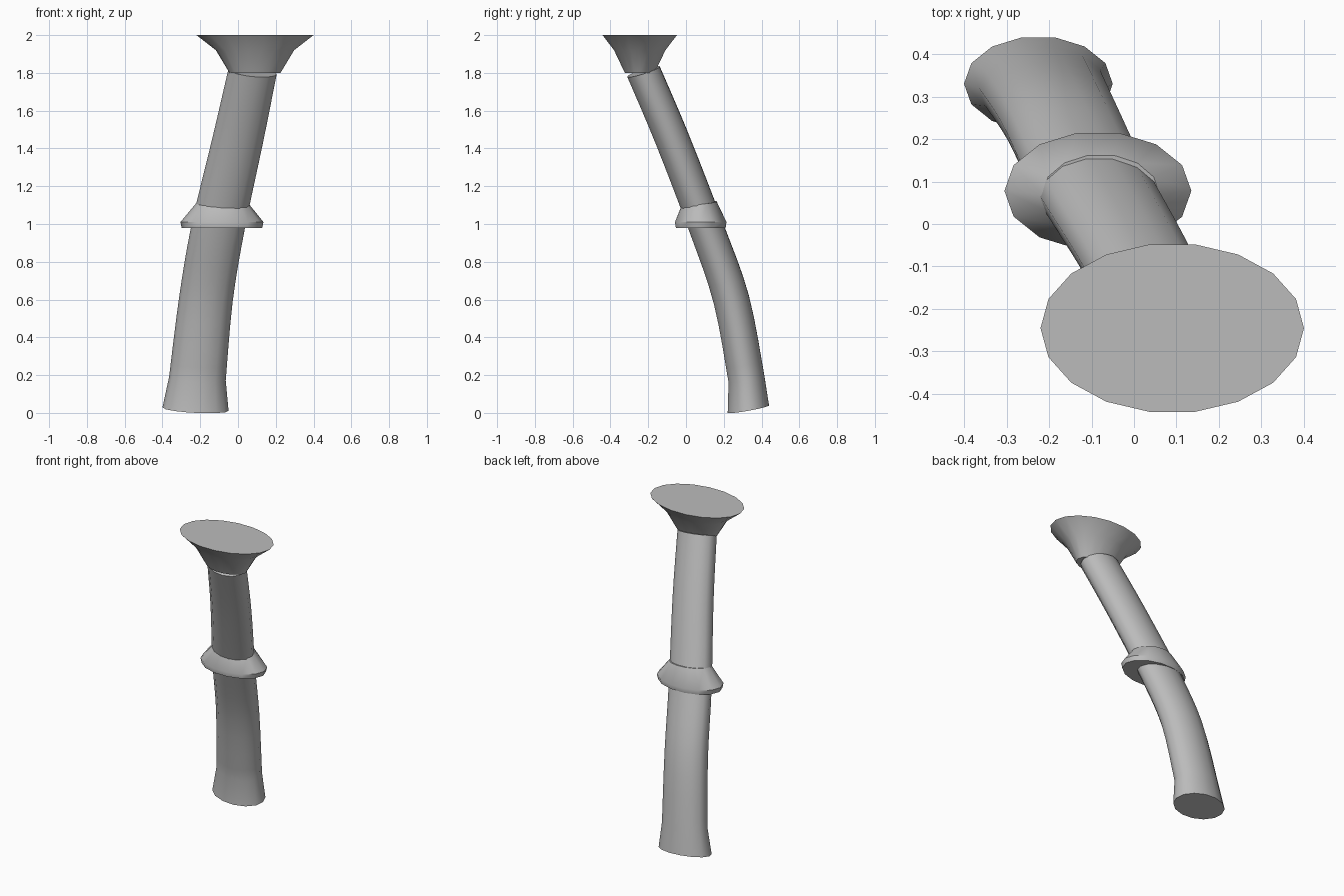
import bpy
from math import cos, sin, tau, radians

cube = bpy.data.objects.get("Cube")
if cube:
    bpy.data.objects.remove(cube, do_unlink=True)

grey = bpy.data.materials.new("plain grey")
grey.use_nodes = True
grey.diffuse_color = (0.5, 0.5, 0.5, 1)
grey.node_tree.nodes["Principled BSDF"].inputs["Base Color"].default_value = (0.5, 0.5, 0.5, 1)


def loft(name, rings, sides):
    """Closed skin over elliptical rings: x, y, z, x radius, y radius, x tilt, y tilt."""
    verts, faces = [], []
    for x, y, z, rx, ry, tx, ty in rings:
        for i in range(sides):
            dx, dy = rx * cos(tau * i / sides), ry * sin(tau * i / sides)
            verts.append((x + dx, y + dy, z + tx * dx + ty * dy))
    for r in range(len(rings) - 1):
        for i in range(sides):
            a, b = r * sides + i, r * sides + (i + 1) % sides
            faces.append((a, b, b + sides, a + sides))
    faces.append(tuple(reversed(range(sides))))
    faces.append(tuple(range(len(verts) - sides, len(verts))))
    mesh = bpy.data.meshes.new(name)
    mesh.from_pydata(verts, [], faces)
    mesh.materials.append(grey)
    obj = bpy.data.objects.new(name, mesh)
    bpy.context.collection.objects.link(obj)
    bpy.ops.object.select_all(action="DESELECT")
    obj.select_set(True)
    bpy.context.view_layer.objects.active = obj
    bpy.ops.object.shade_smooth_by_angle(angle=radians(40))
    return obj


def smooth_path(keys, steps):
    """Catmull-Rom rings through the key rings."""
    pts = [keys[0]] + keys + [keys[-1]]
    out = []
    for p, q, r, s in zip(pts, pts[1:], pts[2:], pts[3:]):
        for k in range(steps):
            t = k / steps
            out.append(tuple(
                b + 0.5 * t * (c - a + t * (2 * a - 5 * b + 4 * c - d + t * (3 * (b - c) + d - a)))
                for a, b, c, d in zip(p, q, r, s)))
    return out + [keys[-1]]


# Curved trunk with a flared foot
foot = (-0.225, 0.33, 0.02, 0.175, 0.112, -0.05, 0.18)
stem = [
    (-0.215, 0.32, 0.18, 0.15, 0.097, -0.06, 0.19),
    (-0.17, 0.24, 0.6, 0.142, 0.095, -0.07, 0.22),
    (-0.106, 0.108, 0.98, 0.141, 0.091, -0.08, 0.25),
    (-0.0, -0.073, 1.45, 0.134, 0.089, -0.09, 0.28),
    (0.077, -0.225, 1.807, 0.128, 0.0875, -0.1, 0.31),
]
loft("trunk", [foot] + smooth_path(stem, 4), 14)

# Flared collar around the middle
loft("collar", [
    (-0.085, 0.078, 0.98, 0.213, 0.135, 0, 0),
    (-0.085, 0.078, 1.01, 0.22, 0.14, 0, 0),
    (-0.078, 0.07, 1.11, 0.138, 0.094, -0.05, 0.1),
], 14)

# Funnel-shaped top with a flat lid
loft("funnel_top", [
    (0.09, -0.245, 1.8, 0.135, 0.08, 0, 0),
    (0.09, -0.245, 1.92, 0.207, 0.138, 0, 0),
    (0.09, -0.245, 2.0, 0.31, 0.2, 0, 0),
], 18)
